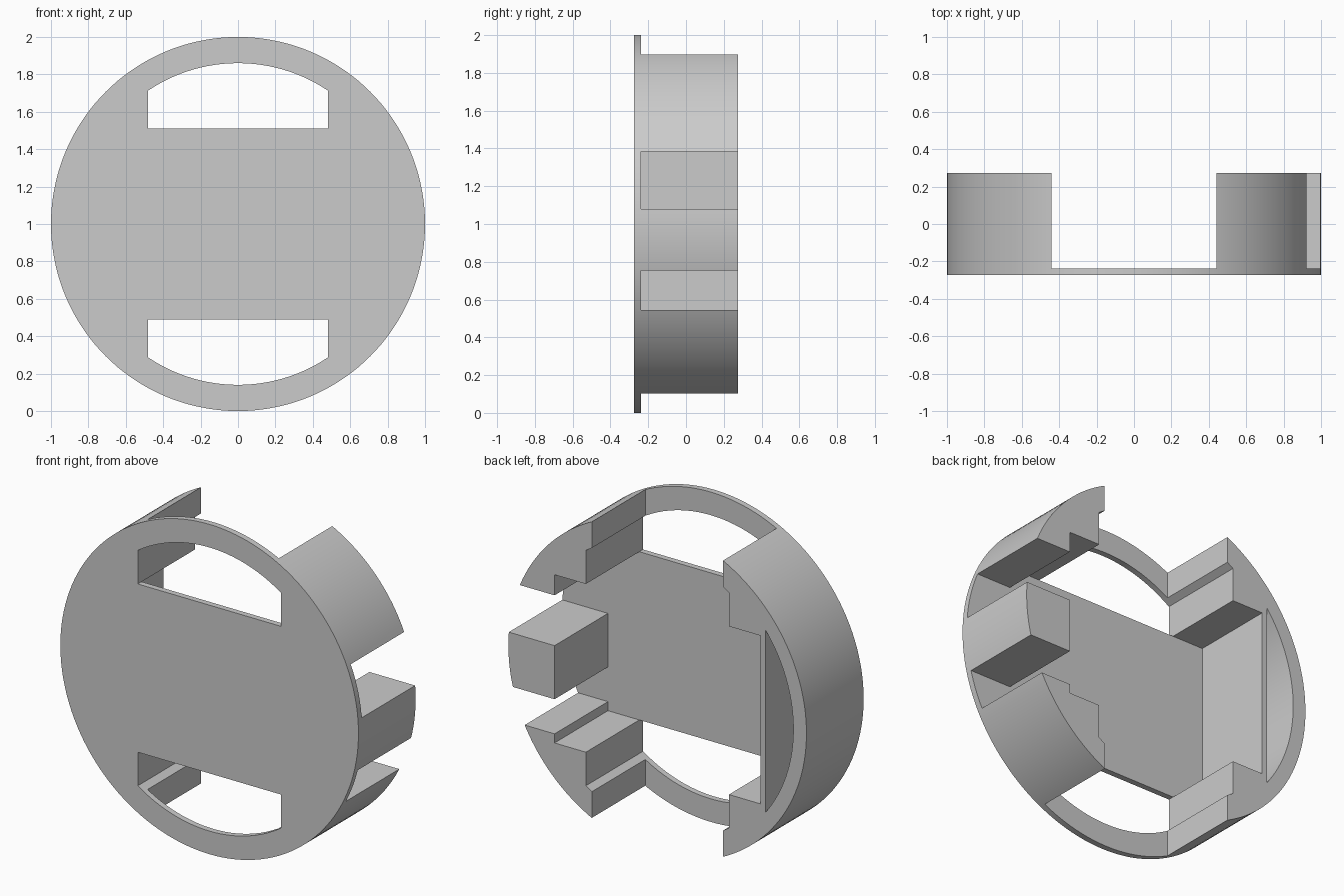
import bpy, bmesh, math

cube = bpy.data.objects.get("Cube")
if cube:
    bpy.data.objects.remove(cube, do_unlink=True)

# Main sizes, measured from the disc centre
HALF = 0.274           # half depth of the drum
FLOOR = -0.238         # back face of the front plate
RIM = 0.86             # inner radius of the rim
BEYOND = 0.5           # cutters run past the open back

grey = bpy.data.materials.new("light_grey")
grey.use_nodes = True
colour = (0.6, 0.6, 0.6, 1)
grey.diffuse_color = colour
grey.node_tree.nodes["Principled BSDF"].inputs["Base Color"].default_value = colour


def prism(name, outline, y0, y1):
    """Extrude a closed x/z outline along y."""
    bm = bmesh.new()
    face = bm.faces.new([bm.verts.new((x, y0, z + 1)) for x, z in outline])
    new = bmesh.ops.extrude_face_region(bm, geom=[face])["geom"]
    verts = [v for v in new if isinstance(v, bmesh.types.BMVert)]
    bmesh.ops.translate(bm, verts=verts, vec=(0, y1 - y0, 0))
    bmesh.ops.recalc_face_normals(bm, faces=bm.faces)
    mesh = bpy.data.meshes.new(name)
    bm.to_mesh(mesh)
    bm.free()
    mesh.materials.append(grey)
    obj = bpy.data.objects.new(name, mesh)
    bpy.context.collection.objects.link(obj)
    return obj


def arc(radius, start, end, steps):
    angles = [start + (end - start) * i / steps for i in range(steps + 1)]
    return [(radius * math.cos(a), radius * math.sin(a)) for a in angles]


def box(x0, x1, z0, z1):
    return [(x0, z0), (x1, z0), (x1, z1), (x0, z1)]


def rim_z(x):
    return math.sqrt(RIM * RIM - x * x)


# Solid drum
drum = prism("round_housing", arc(1, 0, math.tau, 144)[:-1], -HALF, HALF)
cutters = []

# Stepped cavity, open at the top, bottom and back
quarter = [(0.69, 0.51), (0.48, 0.51), (0.48, rim_z(0.48)), (0.44, rim_z(0.44)), (0.44, 1.2)]
upper = quarter + [(-x, z) for x, z in reversed(quarter)]
lower = [(-x, -z) for x, z in upper]
cutters.append(prism("cavity_cutter", upper + lower, FLOOR, BEYOND))

# Arched windows through the plate
xs = [0.48 - 0.04 * i for i in range(25)]
for side in (1, -1):
    window = [(-0.48, side * 0.51), (0.48, side * 0.51)]
    window += [(x, side * rim_z(x)) for x in xs]
    cutters.append(prism("window_cutter", window, -BEYOND, 0))

# Two notches that split the left wall into blocks
for z0, z1 in ((0.08, 0.385), (-0.455, -0.245)):
    cutters.append(prism("notch_cutter", box(0.6, 1.2, z0, z1), FLOOR, BEYOND))

# Segment-shaped pocket in the right wall
swing = math.acos(0.724 / 0.912)
pocket = arc(0.912, math.pi - swing, math.pi + swing, 32)
cutters.append(prism("pocket_cutter", pocket, FLOOR, BEYOND))

# Cut the drum and discard the cutters
bpy.context.view_layer.objects.active = drum
for cutter in cutters:
    cutter.hide_render = True
    mod = drum.modifiers.new("cut", "BOOLEAN")
    mod.operation = "DIFFERENCE"
    mod.solver = "EXACT"
    mod.object = cutter
    bpy.ops.object.modifier_apply(modifier=mod.name)
    bpy.data.objects.remove(cutter, do_unlink=True)

# Smooth curves, sharp edges
for obj in bpy.context.selected_objects:
    obj.select_set(False)
drum.select_set(True)
bpy.ops.object.shade_smooth_by_angle(angle=math.radians(25))
